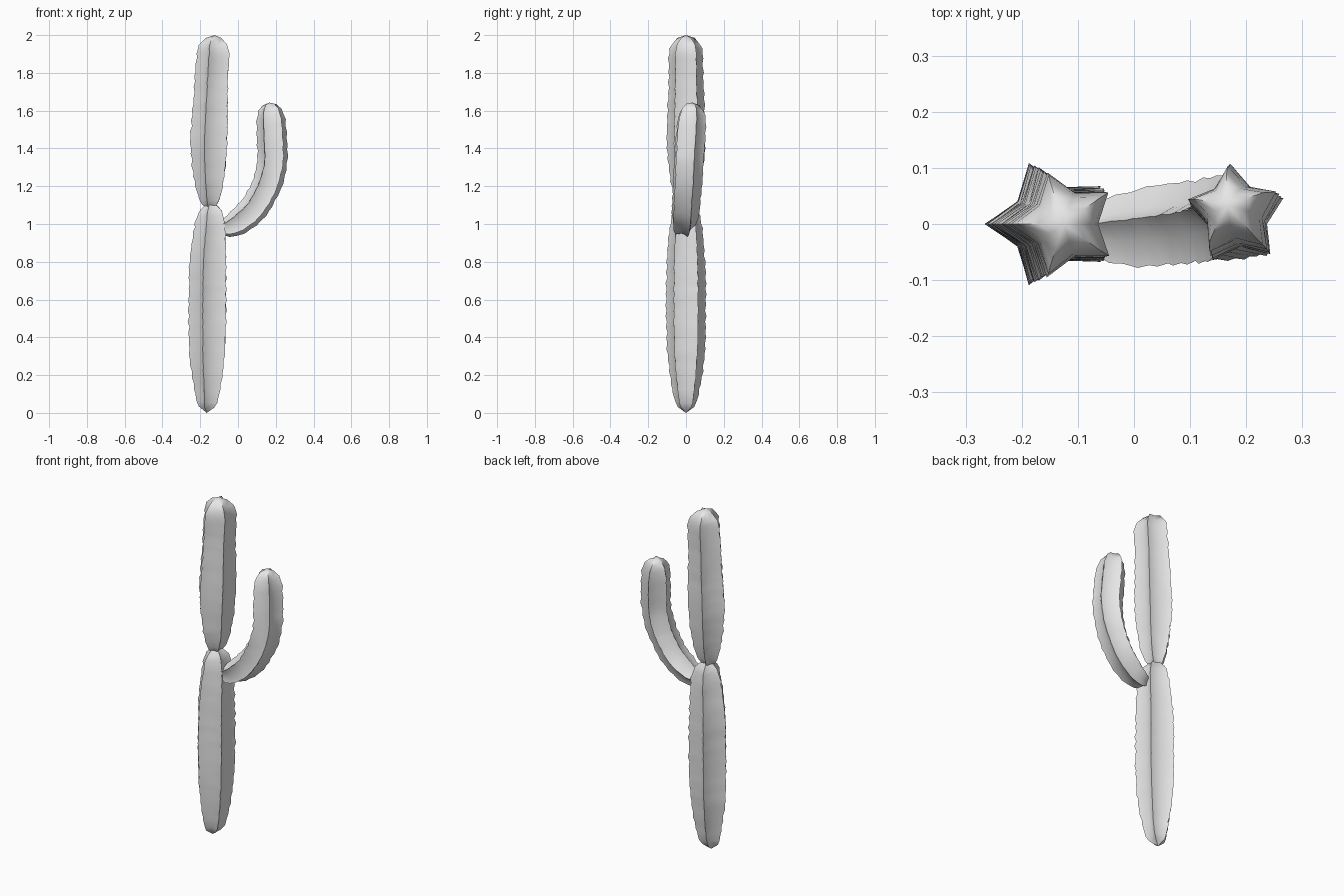
import bpy, bmesh, math, random
from mathutils import Vector

random.seed(4)
cube = bpy.data.objects.get("Cube")
if cube:
    bpy.data.objects.remove(cube)

mat = bpy.data.materials.new("plain grey")
mat.use_nodes = True
grey = (0.8, 0.8, 0.8, 1)
mat.diffuse_color = grey
mat.node_tree.nodes["Principled BSDF"].inputs["Base Color"].default_value = grey

RIBS = 5
VALLEY = 0.62


def resample(keys, step):
    """Smooth spline through (x, y, z, radius) keys."""
    pts = [Vector(k) for k in keys]
    pts = [pts[0]] + pts + [pts[-1]]
    out = []
    for a, b, c, d in zip(pts, pts[1:], pts[2:], pts[3:]):
        n = max(1, round((c - b).to_3d().length / step))
        for i in range(n):
            t = i / n
            out.append((2 * b + (c - a) * t + (2 * a - 5 * b + 4 * c - d) * t ** 2
                        + (3 * b - a - 3 * c + d) * t ** 3) / 2)
    return out + [pts[-1]]


def ribbed_stem(name, keys, first_rib, step=0.03):
    """Loft a star section along the path, with little bumps on the ribs."""
    path = resample(keys, step)
    bm = bmesh.new()
    rings = []
    last = len(path) - 1
    for i in range(1, last):
        centre = path[i].to_3d()
        tangent = (path[i + 1] - path[i - 1]).to_3d().normalized()
        out = Vector((0, 1, 0)).cross(tangent).normalized()
        side = tangent.cross(out)
        ring = []
        for k in range(RIBS * 2):
            angle = math.radians(first_rib) + math.pi * k / RIBS
            bump = 0.025 * (-1) ** (i + k // 2) + random.uniform(-0.02, 0.03)
            r = path[i].w * (VALLEY + random.uniform(-0.015, 0.015) if k % 2 else 1 + bump)
            ring.append(bm.verts.new(centre + r * (math.cos(angle) * out + math.sin(angle) * side)))
        rings.append(ring)
    for low, high in zip(rings, rings[1:]):
        for k in range(RIBS * 2):
            j = (k + 1) % (RIBS * 2)
            bm.faces.new((low[k], low[j], high[j], high[k]))
    # Close both ends to a point
    for ring, end in ((rings[0], path[0]), (rings[-1], path[-1])):
        tip = bm.verts.new(end.to_3d())
        for k in range(RIBS * 2):
            bm.faces.new((ring[k], ring[(k + 1) % (RIBS * 2)], tip))
    bmesh.ops.recalc_face_normals(bm, faces=bm.faces)
    mesh = bpy.data.meshes.new(name)
    bm.to_mesh(mesh)
    bm.free()
    mesh.materials.append(mat)
    obj = bpy.data.objects.new(name, mesh)
    bpy.context.collection.objects.link(obj)
    bpy.ops.object.select_all(action="DESELECT")
    obj.select_set(True)
    bpy.context.view_layer.objects.active = obj
    bpy.ops.object.shade_smooth_by_angle(angle=math.radians(55))


# Lower trunk segment
ribbed_stem("lower_trunk", [
    (-0.165, 0, 0, 0), (-0.163, 0, 0.03, 0.045), (-0.156, 0, 0.1, 0.07),
    (-0.155, 0, 0.25, 0.096), (-0.153, 0, 0.4, 0.107), (-0.152, 0, 0.6, 0.109),
    (-0.15, 0, 0.8, 0.105), (-0.14, 0, 1.0, 0.087), (-0.14, 0, 1.07, 0.065),
    (-0.142, 0, 1.1, 0.035), (-0.142, 0, 1.1, 0)], 36)

# Upper trunk segment
ribbed_stem("upper_trunk", [
    (-0.15, 0, 1.07, 0), (-0.148, 0, 1.1, 0.042), (-0.145, 0, 1.2, 0.08),
    (-0.145, 0, 1.4, 0.105), (-0.138, 0, 1.6, 0.102), (-0.13, 0, 1.8, 0.095),
    (-0.123, 0, 1.9, 0.094), (-0.125, 0, 1.95, 0.08), (-0.125, 0, 1.985, 0.047),
    (-0.125, 0, 2.0, 0)], 36)

# Curved side arm
ribbed_stem("side_arm", [
    (-0.11, -0.01, 0.975, 0), (-0.08, -0.012, 0.977, 0.04), (-0.03, -0.012, 0.99, 0.064),
    (0.03, -0.01, 1.03, 0.076), (0.09, -0.005, 1.09, 0.079), (0.155, 0.003, 1.21, 0.082),
    (0.184, 0.01, 1.33, 0.083), (0.182, 0.018, 1.45, 0.084), (0.176, 0.025, 1.55, 0.08),
    (0.17, 0.03, 1.605, 0.064), (0.168, 0.032, 1.632, 0.038), (0.166, 0.033, 1.643, 0)], 23)
